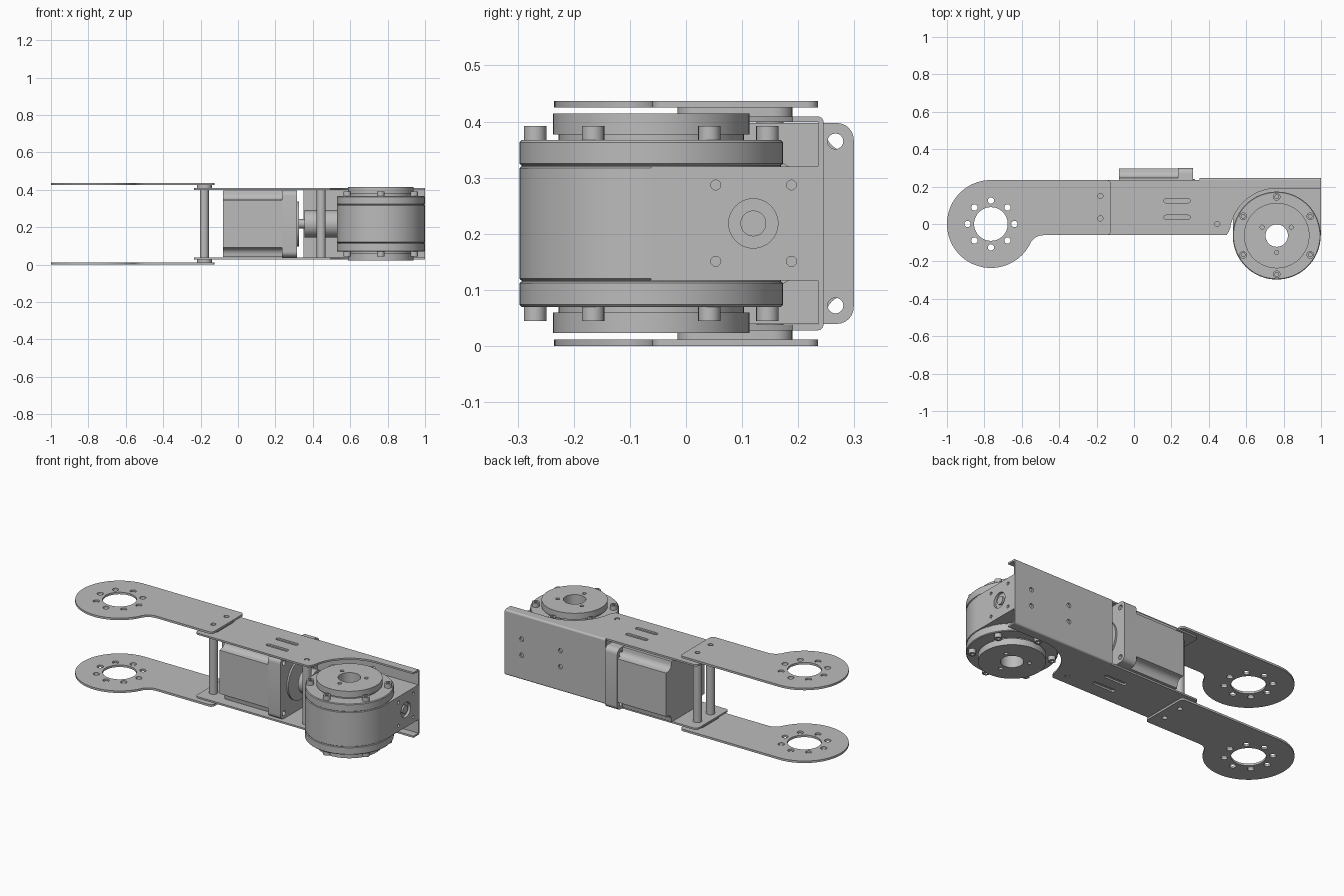
import bpy, bmesh, math
from mathutils import Vector, Matrix

cube = bpy.data.objects.get("Cube")
if cube:
    bpy.data.objects.remove(cube)

grey = bpy.data.materials.new("machined grey")
grey.use_nodes = True
grey.diffuse_color = (0.5, 0.5, 0.5, 1)
grey.node_tree.nodes["Principled BSDF"].inputs["Base Color"].default_value = (0.5, 0.5, 0.5, 1)

HEIGHT = 0.437            # overall height, for mirroring top to bottom
MID = HEIGHT / 2
DRIVE_Y = 0.12            # y of the motor shaft line
GEAR_X, GEAR_Y = 0.763, -0.062


def arc(cx, cy, r, a0, a1, n=24):
    angles = [math.radians(a0 + (a1 - a0) * i / n) for i in range(n + 1)]
    return [(cx + r * math.cos(a), cy + r * math.sin(a)) for a in angles]


def circle(cx, cy, r, n=32):
    return arc(cx, cy, r, 0, 360, n)[:-1]


def ring(cx, cy, radius, count, r, start=0.0, n=16):
    """Small round holes spaced around a pitch circle."""
    return [circle(x, y, r, n) for x, y in
            arc(cx, cy, radius, start, start + 360, count)[:-1]]


def rounded(points, r, n=6):
    """Polygon with every corner filleted."""
    out = []
    for i, p in enumerate(points):
        p = Vector(p)
        a = (Vector(points[i - 1]) - p).normalized()
        b = (Vector(points[(i + 1) % len(points)]) - p).normalized()
        half = a.angle(b) / 2
        centre = p + (a + b).normalized() * (r / math.sin(half))
        s = p + a * (r / math.tan(half)) - centre
        e = p + b * (r / math.tan(half)) - centre
        turn = s.angle_signed(e)
        for k in range(n + 1):
            q = centre + Matrix.Rotation(-turn * k / n, 2) @ s
            out.append((q.x, q.y))
    return out


def box(x0, y0, x1, y1):
    return [(x0, y0), (x1, y0), (x1, y1), (x0, y1)]


def finish(name, bm):
    bmesh.ops.recalc_face_normals(bm, faces=bm.faces[:])
    mesh = bpy.data.meshes.new(name)
    bm.to_mesh(mesh)
    bm.free()
    mesh.materials.append(grey)
    obj = bpy.data.objects.new(name, mesh)
    bpy.context.collection.objects.link(obj)
    bpy.ops.object.select_all(action='DESELECT')
    obj.select_set(True)
    bpy.context.view_layer.objects.active = obj
    bpy.ops.object.shade_smooth_by_angle(angle=math.radians(32))
    return obj


# In-plane axes: "z" takes (x, y), "x" takes (y, z), "y" takes (z, x)
PLACE = {"z": lambda u, v, w: (u, v, w),
         "x": lambda u, v, w: (w, u, v),
         "y": lambda u, v, w: (v, w, u)}


def extrude(name, outline, lo, hi, axis="z", holes=()):
    """Solid slab from an outline with through holes."""
    bm = bmesh.new()
    caps = ([], [])
    for loop in [outline, *holes]:
        rows = [[bm.verts.new(PLACE[axis](u, v, w)) for u, v in loop] for w in (lo, hi)]
        n = len(loop)
        for i in range(n):
            j = (i + 1) % n
            bm.faces.new((rows[0][i], rows[0][j], rows[1][j], rows[1][i]))
        for cap, row in zip(caps, rows):
            cap.extend(bm.edges.get((row[i], row[(i + 1) % n])) for i in range(n))
            if not holes:
                bm.faces.new(row)
    if holes:
        for cap in caps:
            bmesh.ops.triangle_fill(bm, use_beauty=True, edges=cap,
                                    normal=PLACE[axis](0, 0, 1))
    return finish(name, bm)


def lathe(name, profile, x, y, steps=72):
    """Closed (radius, z) profile spun about a vertical axis."""
    bm = bmesh.new()
    verts = [bm.verts.new((x + r, y, z)) for r, z in profile]
    edges = [bm.edges.new((verts[i - 1], verts[i])) for i in range(len(verts))]
    bmesh.ops.spin(bm, geom=verts + edges, cent=(x, y, 0), axis=(0, 0, 1),
                   angle=math.tau, steps=steps, use_merge=False)
    bmesh.ops.remove_doubles(bm, verts=bm.verts[:], dist=1e-5)
    return finish(name, bm)


def both(name, outline, lo, hi, holes=()):
    """A horizontal slab and its mirror image at the other end."""
    extrude("lower_" + name, outline, lo, hi, "z", holes)
    extrude("upper_" + name, outline, HEIGHT - hi, HEIGHT - lo, "z", holes)


# Link plates with a round pivot eye and a straight arm
posts = [(-0.18, 0.03), (-0.18, 0.15)]
post_holes = [circle(x, y, 0.014, 16) for x, y in posts]
EYE = -0.765
link = arc(EYE, 0, 0.235, 90, 334, 64) + arc(-0.485, -0.137, 0.077, 154, 90, 10)
link += arc(-0.145, -0.04, 0.02, -90, 0, 6) + arc(-0.145, 0.215, 0.02, 0, 90, 6)
both("link_plate", link, 0, 0.012,
     [circle(EYE, 0, 0.09, 48)] + ring(EYE, 0, 0.125, 8, 0.017) + post_holes)

# Spacers and standoff posts joining the links to the channel
both("link_spacer", rounded(box(-0.22, -0.015, -0.14, 0.19), 0.035), 0.012, 0.028, post_holes)
for x, y in posts + [(0.445, 0)]:
    extrude("standoff_post", circle(x, y, 0.024), 0.038, HEIGHT - 0.038)

# Channel plates with adjustment slots and a cut-out round the gearbox
slots = [rounded(box(0.16, y - 0.012, 0.30, y + 0.012), 0.0119) for y in (0.035, 0.125)]
channel = arc(-0.215, 0.215, 0.02, 90, 180, 6) + arc(-0.215, -0.04, 0.02, 180, 270, 6)
channel += [(0.495, -0.06), (0.505, -0.045)] + arc(GEAR_X, GEAR_Y, 0.252, 172, 90, 24)
channel += [(1.0, 0.19), (1.0, 0.235)]
both("channel_plate", channel, 0.028, 0.038,
     slots + post_holes + [circle(0.445, 0, 0.014, 16)])
both("post_screw", circle(0.445, 0, 0.010, 12), 0.030, 0.04)

# Back wall of the channel and its rounded bends
wall_holes = [circle(z, x, 0.013, 16) for x in (0.64, 0.89) for z in (0.17, 0.265)]
extrude("channel_back_wall", box(0.038, 0.35, HEIGHT - 0.038, 1.0), 0.235, 0.245, "y", wall_holes)
bend = [(0.235, 0.038)] + arc(0.235, 0.038, 0.01, -90, 0, 6)
extrude("lower_bend", bend, 0.35, 1.0, "x")
extrude("upper_bend", [(y, HEIGHT - z) for y, z in bend], 0.35, 1.0, "x")

# Motor: body with grooved corners, square mounting face, pilot and shaft
H, N = 0.177, 0.05
quarter = [(H, H - N)] + arc(H - 0.012, H - 0.012, 0.036, 270, 180, 8) + [(H - N, H)]
body = []
for k in range(4):
    turn = Matrix.Rotation(k * math.pi / 2, 2)
    body += [tuple(turn @ Vector(p) + Vector((DRIVE_Y, MID))) for p in quarter]
extrude("motor_body", body, -0.08, 0.235, "x")
F = 0.179
extrude("motor_face", rounded(box(DRIVE_Y - F, MID - F, DRIVE_Y + F, MID + F), 0.03),
        0.235, 0.315, "x", ring(DRIVE_Y, MID, 0.207, 4, 0.014, 45))


def on_shaft(name, r, x0, x1):
    extrude(name, circle(DRIVE_Y, MID, r, 40), x0, x1, "x")


on_shaft("motor_pilot", 0.12, 0.315, 0.325)
on_shaft("motor_shaft", 0.025, 0.325, 0.36)
on_shaft("coupling_motor_half", 0.073, 0.355, 0.425)
on_shaft("coupling_insert", 0.062, 0.425, 0.465)
on_shaft("coupling_gear_half", 0.073, 0.465, 0.53)

# Worm box beside the gearbox drum, with a drilled end cover
LOW, HIGH = 0.117, 0.32
bore = GEAR_X, GEAR_Y, 0.06
drum_side = arc(GEAR_X, GEAR_Y, 0.2, 0, 180, 32)
extrude("worm_box", [(0.53, 0.235), (0.53, GEAR_Y)] + drum_side[::-1]
        + [(0.985, GEAR_Y), (0.985, 0.235)], LOW, HIGH)
screws = [circle(y, z, 0.009, 12) for y in (0.053, 0.188) for z in (0.151, 0.287)]
extrude("worm_end_cover", box(GEAR_Y, LOW, 0.235, HIGH), 0.985, 1.0, "x",
        screws + [circle(DRIVE_Y, MID, 0.044)])
on_shaft("worm_shaft_end", 0.023, 0.98, 0.997)

# Gearbox drum with chamfered flanges and a through bore
half = [(0.06, 0.06), (0.165, 0.06), (0.165, 0.07), (0.231, 0.07), (0.235, 0.074),
        (0.235, 0.112), (0.231, 0.115), (0.231, 0.117), (0.235, 0.12)]
lathe("gearbox_drum", half + [(r, HEIGHT - z) for r, z in reversed(half)], GEAR_X, GEAR_Y)

# Output hubs and socket-head bolts on both sides
both("output_hub", circle(GEAR_X, GEAR_Y, 0.175, 72), 0.023, 0.06,
     [circle(*bore, 40)] + ring(GEAR_X, GEAR_Y, 0.09, 3, 0.011, 30, 12))
for x, y in arc(GEAR_X, GEAR_Y, 0.207, 30, 390, 6)[:-1]:
    both("flange_bolt", circle(x, y, 0.02, 20), 0.045, 0.071, [circle(x, y, 0.011, 6)])
